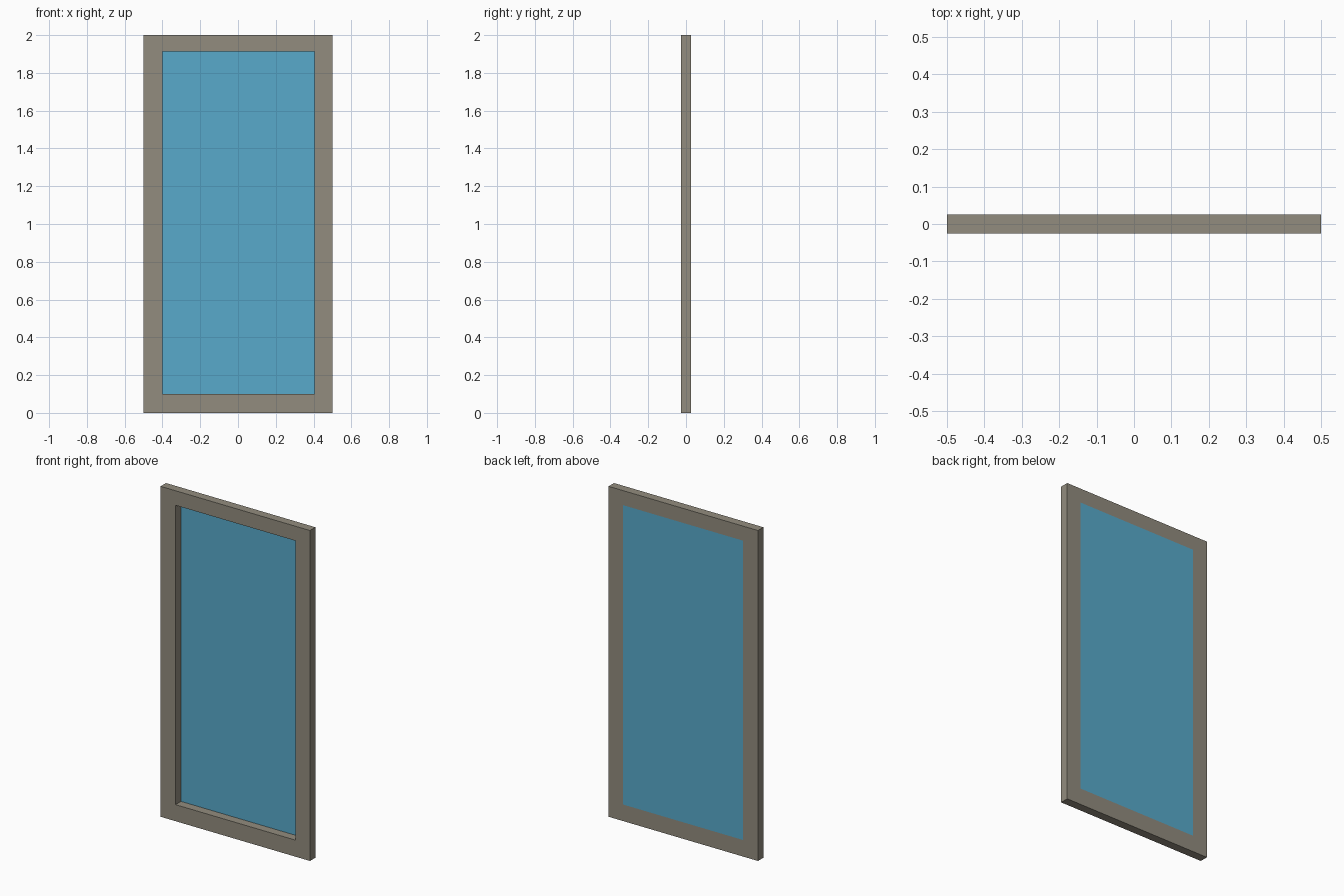
import bpy, bmesh

if "Cube" in bpy.data.objects:
    bpy.data.objects.remove(bpy.data.objects["Cube"])

HALF_DEPTH = 0.026
OUTER = (-0.5, 0.5, 0.0, 2.0)          # x min, x max, z min, z max
OPENING = (-0.40, 0.404, 0.10, 1.912)


def material(name, rgb):
    m = bpy.data.materials.new(name)
    m.diffuse_color = (*rgb, 1.0)
    m.use_nodes = True
    m.node_tree.nodes["Principled BSDF"].inputs["Base Color"].default_value = m.diffuse_color
    return m


def loop(bm, rect, y):
    x0, x1, z0, z1 = rect
    return [bm.verts.new((x, y, z)) for x, z in ((x0, z0), (x1, z0), (x1, z1), (x0, z1))]


def bridge(bm, a, b):
    for i in range(4):
        j = (i + 1) % 4
        bm.faces.new((a[i], a[j], b[j], b[i]))


def finish(bm, name, mat):
    me = bpy.data.meshes.new(name)
    bm.to_mesh(me)
    bm.free()
    me.materials.append(mat)
    ob = bpy.data.objects.new(name, me)
    bpy.context.collection.objects.link(ob)


# Frame: closed rectangular ring
bm = bmesh.new()
rings = [loop(bm, OUTER, -HALF_DEPTH), loop(bm, OPENING, -HALF_DEPTH),
         loop(bm, OPENING, HALF_DEPTH), loop(bm, OUTER, HALF_DEPTH)]
for k in range(4):
    bridge(bm, rings[k], rings[(k + 1) % 4])
bmesh.ops.recalc_face_normals(bm, faces=bm.faces)
finish(bm, "frame", material("warm grey", (0.288, 0.263, 0.209)))

# Pane: sheet flush with the back of the frame
bm = bmesh.new()
bm.faces.new(reversed(loop(bm, OPENING, HALF_DEPTH)))
finish(bm, "pane", material("sky blue", (0.098, 0.402, 0.597)))
